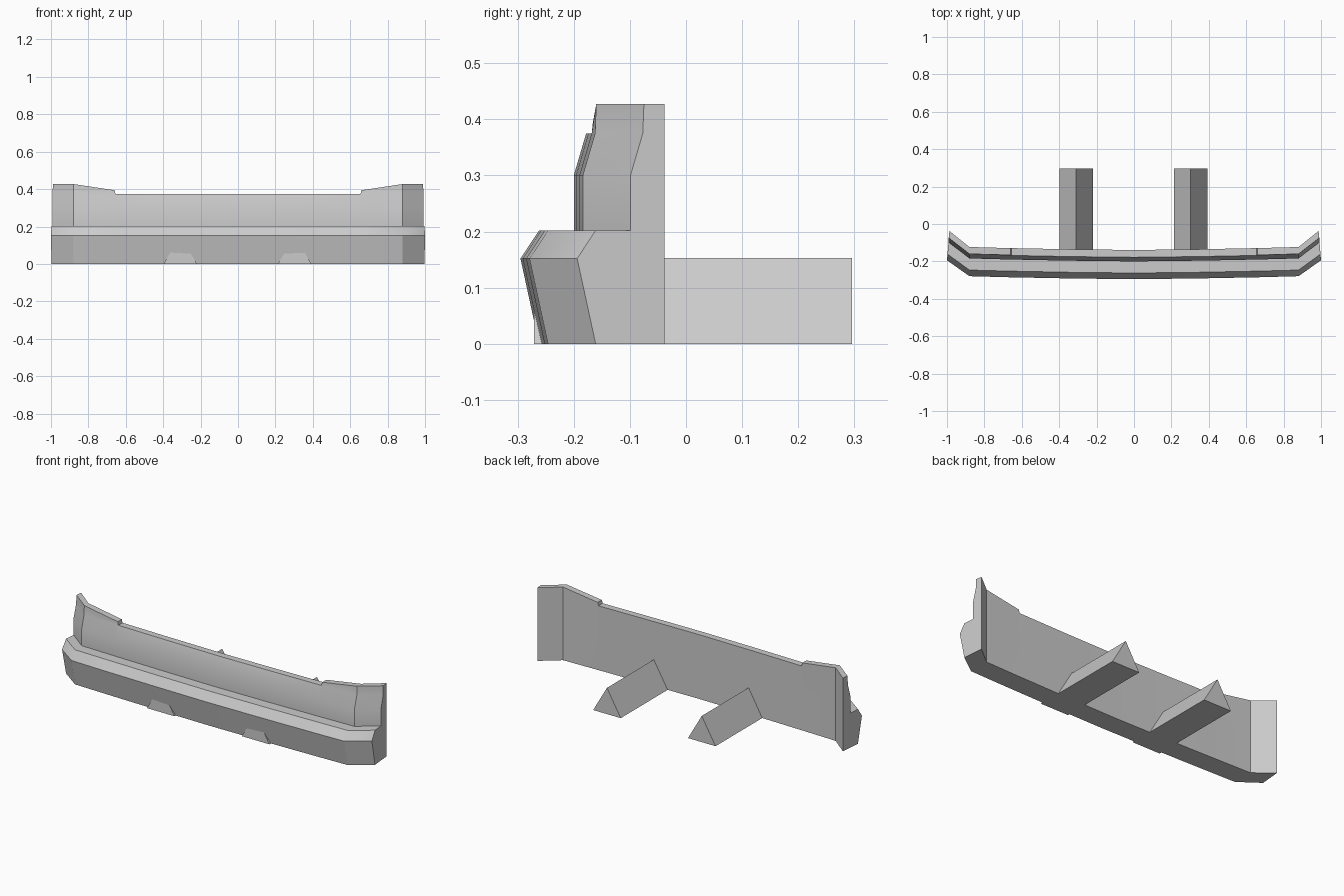
import bpy
import bmesh
from math import radians

cube = bpy.data.objects.get("Cube")
if cube:
    bpy.data.objects.remove(cube, do_unlink=True)

grey = bpy.data.materials.new("plain grey")
grey.use_nodes = True
colour = (0.6, 0.6, 0.6, 1)
grey.diffuse_color = colour
grey.node_tree.nodes["Principled BSDF"].inputs["Base Color"].default_value = colour


def finish(name, bm):
    bmesh.ops.remove_doubles(bm, verts=bm.verts, dist=0.0002)
    bmesh.ops.recalc_face_normals(bm, faces=bm.faces)
    mesh = bpy.data.meshes.new(name)
    bm.to_mesh(mesh)
    bm.free()
    mesh.materials.append(grey)
    obj = bpy.data.objects.new(name, mesh)
    bpy.context.collection.objects.link(obj)
    return obj


def loft(name, rings):
    """Bridge matching closed rings and cap both ends."""
    bm = bmesh.new()
    loops = [[bm.verts.new(p) for p in ring] for ring in rings]
    for a, b in zip(loops, loops[1:]):
        for i in range(len(a)):
            j = (i + 1) % len(a)
            bm.faces.new((a[i], a[j], b[j], b[i]))
    bm.faces.new(loops[0])
    bm.faces.new(loops[-1])
    return finish(name, bm)


# Bumper cross-section: setback y, height z, and inset of the end in x
SECTION = [(-0.139, 0, 0.014), (-0.262, 0, 0.003), (-0.295, 0.152, 0),
           (-0.262, 0.202, 0.003), (-0.2, 0.202, 0.008),
           (-0.2, 0.3, 0.008), (-0.178, 0.375, 0.009)]
# Half-width stations: x, sweep-back, top height
STATIONS = [(0, 0, 0.375), (0.35, 0.004, 0.375), (0.655, 0.01, 0.375),
            (0.66, 0.01, 0.394), (0.88, 0.016, 0.427), (1, 0.101, 0.427)]


def bumper_ring(x, sweep, top, side):
    inset = 1 if x == 1 else 0
    lip_y = SECTION[-1][0] + (0.002 if top > 0.375 else 0)
    points = SECTION + [(lip_y, top, 0.01), (SECTION[0][0], top, 0.014)]
    return [(side * (x - inset * dx), y + sweep, z) for y, z, dx in points]


rings = [bumper_ring(*s, -1) for s in reversed(STATIONS[1:])]
rings += [bumper_ring(*s, 1) for s in STATIONS]
bumper = loft("bumper", rings)
bpy.context.view_layer.objects.active = bumper
bumper.select_set(True)
bpy.ops.object.shade_smooth_by_angle(angle=radians(30))
bumper.select_set(False)

# Triangular mounting rails running back from the bumper
for name, x in (("left_rail", 0.303), ("right_rail", -0.309)):
    loft(name, [[(x - 0.089, y, 0), (x + 0.089, y, 0), (x, y, 0.153)]
                for y in (-0.271, 0.296)])
